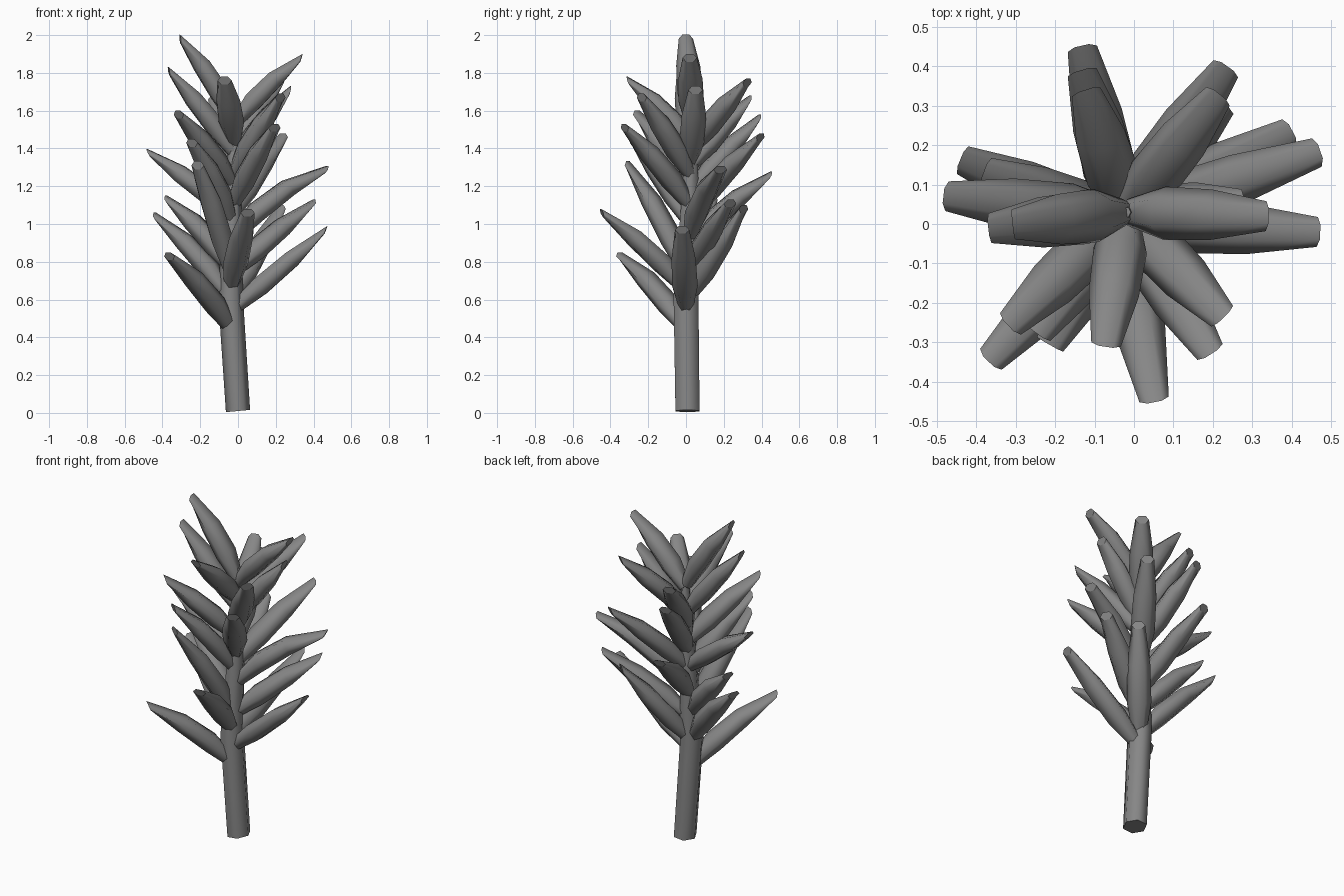
import bpy, bmesh, math
from mathutils import Vector

if "Cube" in bpy.data.objects:
    bpy.data.objects.remove(bpy.data.objects["Cube"])

SIDES = 6

# Dark grey for the whole plant
dark = bpy.data.materials.new("dark_grey")
dark.diffuse_color = (0.24, 0.24, 0.24, 1)
dark.use_nodes = True
dark.node_tree.nodes["Principled BSDF"].inputs["Base Color"].default_value = dark.diffuse_color


def tube(name, rings):
    """Skin a closed tube through rings of (centre, side axis, up axis)."""
    bm = bmesh.new()
    loops = []
    for c, a, b in rings:
        loops.append([bm.verts.new(c + a * math.cos(k * math.tau / SIDES)
                                   + b * math.sin(k * math.tau / SIDES))
                      for k in range(SIDES)])
    for lo, hi in zip(loops, loops[1:]):
        for k in range(SIDES):
            n = (k + 1) % SIDES
            bm.faces.new((lo[k], lo[n], hi[n], hi[k]))
    bm.faces.new(loops[0][::-1])
    bm.faces.new(loops[-1])
    bmesh.ops.recalc_face_normals(bm, faces=bm.faces)
    me = bpy.data.meshes.new(name)
    bm.to_mesh(me)
    bm.free()
    me.materials.append(dark)
    ob = bpy.data.objects.new(name, me)
    bpy.context.collection.objects.link(ob)
    for p in me.polygons:
        p.use_smooth = len(p.vertices) == 4
    return ob


# Stem: leaning, tapering trunk
STEM = [(0, 0.008, 0.01, 0.064), (-0.04, 0, 0.62, 0.066), (-0.03, 0.02, 1.05, 0.05),
        (-0.02, 0.03, 1.45, 0.03), (-0.02, 0.03, 1.62, 0.012)]
tube("stem", [(Vector((x, y, z)), Vector((r, 0, 0.006 if i == 0 else 0)), Vector((0, r * 1.15, 0)))
              for i, (x, y, z, r) in enumerate(STEM)])


def stem_point(z):
    for a, b in zip(STEM, STEM[1:]):
        if z <= b[2]:
            t = (z - a[2]) / (b[2] - a[2])
            return Vector(a[:3]).lerp(Vector(b[:3]), t)
    return Vector(STEM[-1][:3])


def leaf(i, x, y, z, rise, arch):
    """Thick leaf growing from the stem axis, arching out to a thin cut tip."""
    base = stem_point(z - rise)
    tip = Vector((x, y, z - 0.015))
    d = tip - base
    side = d.cross(Vector((0, 0, 1))).normalized()
    up = side.cross(d).normalized()
    rings = []
    # position along leaf, half width, half thickness
    for t, w, h in ((0.0, 0.035, 0.035), (0.30, 0.068, 0.058),
                    (0.64, 0.064, 0.052), (1.0, 0.038, 0.012)):
        c = base + d * t + up * (arch * 4 * t * (1 - t) - 0.008)
        if t == 1.0:
            rings.append((c, side * w, up * h + d.normalized() * 0.022))
        else:
            rings.append((c, side * w, up * h))
    tube(f"leaf_{i:02d}", rings)


# Leaves: tip x, y, z, rise from the stem, arch
LEAVES = [
    (-0.36, -0.34, 0.85, 0.40, 0.025), (0.46, -0.02, 0.99, 0.44, 0.00),
    (0.05, -0.44, 1.08, 0.42, 0.02), (-0.43, 0.16, 1.06, 0.44, 0.025),
    (0.22, 0.30, 1.10, 0.49, 0.00), (0.39, 0.23, 1.13, 0.38, 0.01),
    (-0.37, 0.13, 1.15, 0.37, 0.02), (-0.21, -0.30, 1.33, 0.58, 0.02),
    (0.46, 0.18, 1.31, 0.38, 0.045), (-0.13, 0.44, 1.28, 0.38, 0.02),
    (-0.24, -0.27, 1.45, 0.43, 0.02), (-0.47, 0.07, 1.40, 0.34, 0.01),
    (0.23, 0.39, 1.48, 0.42, 0.015), (0.19, -0.32, 1.53, 0.42, 0.015),
    (-0.13, 0.38, 1.58, 0.41, 0.01), (-0.31, -0.25, 1.60, 0.38, 0.01),
    (0.22, -0.23, 1.69, 0.42, 0.01), (0.21, 0.32, 1.77, 0.36, 0.01),
    (0.27, 0.05, 1.73, 0.39, 0.01), (-0.07, -0.30, 1.78, 0.34, 0.015),
    (-0.36, -0.01, 1.83, 0.44, 0.01), (-0.12, 0.33, 1.68, 0.36, 0.01),
    (0.33, 0.02, 1.90, 0.36, 0.02), (-0.30, 0.00, 2.00, 0.44, 0.02),
]
for i, spec in enumerate(LEAVES):
    leaf(i + 1, *spec)
